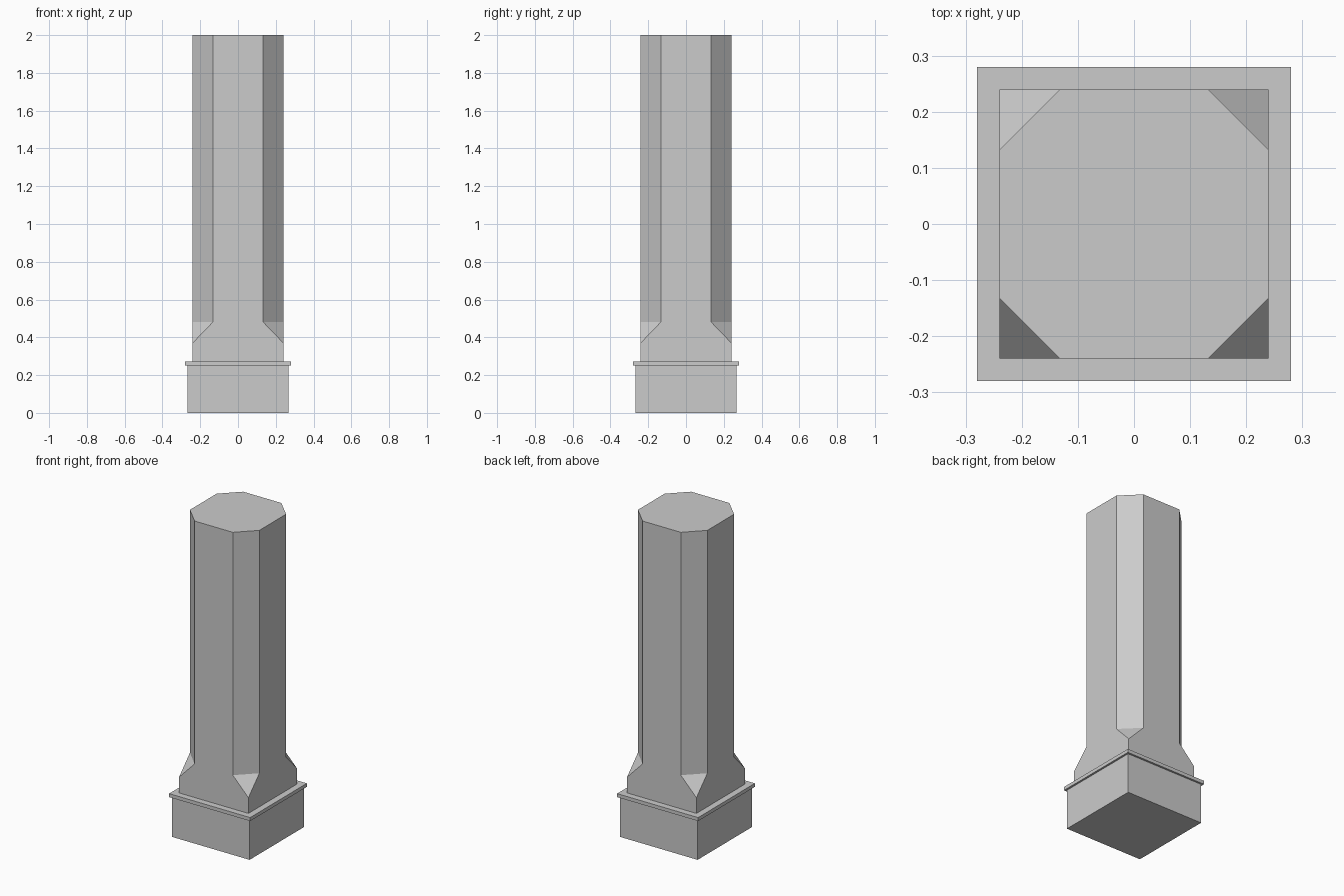
import bpy, bmesh
from mathutils import Matrix, Vector

if "Cube" in bpy.data.objects:
    bpy.data.objects.remove(bpy.data.objects["Cube"])


def block(name, half, z0, z1):
    bpy.ops.mesh.primitive_cube_add(size=1, location=(0, 0, (z0 + z1) / 2))
    ob = bpy.context.object
    ob.name = name
    ob.scale = (2 * half, 2 * half, z1 - z0)
    bpy.ops.object.transform_apply(location=False, rotation=False, scale=True)
    return ob


# Square plinth and thin overhanging slab
block("plinth", 0.268, 0, 0.25)
block("plinth_slab", 0.28, 0.25, 0.272)

# Shaft: square foot whose corners are chamfered into an octagon
H, C = 0.24, 0.132              # half width, half width of a main face
Z_FOOT, Z_CORNER, Z_OCT, Z_TOP = 0.272, 0.37, 0.482, 2.0
bm = bmesh.new()
caps = []
for i in range(4):
    turn = Matrix.Rotation(i * 1.5707963268, 3, 'Z')

    def face(*pts):
        bm.faces.new([bm.verts.new(turn @ Vector(p)) for p in pts])

    # main side: flared foot, then the straight upper part
    face((-H, -H, Z_FOOT), (H, -H, Z_FOOT), (H, -H, Z_CORNER),
         (C, -H, Z_OCT), (-C, -H, Z_OCT), (-H, -H, Z_CORNER))
    face((-C, -H, Z_OCT), (C, -H, Z_OCT), (C, -H, Z_TOP), (-C, -H, Z_TOP))
    # corner: sloping stop and long chamfer
    face((H, -H, Z_CORNER), (H, -C, Z_OCT), (C, -H, Z_OCT))
    face((C, -H, Z_OCT), (H, -C, Z_OCT), (H, -C, Z_TOP), (C, -H, Z_TOP))
# close top and bottom
bmesh.ops.remove_doubles(bm, verts=bm.verts, dist=1e-4)
bmesh.ops.holes_fill(bm, edges=bm.edges, sides=0)
bmesh.ops.recalc_face_normals(bm, faces=bm.faces)

mesh = bpy.data.meshes.new("shaft")
bm.to_mesh(mesh)
bm.free()
bpy.context.collection.objects.link(bpy.data.objects.new("shaft", mesh))
